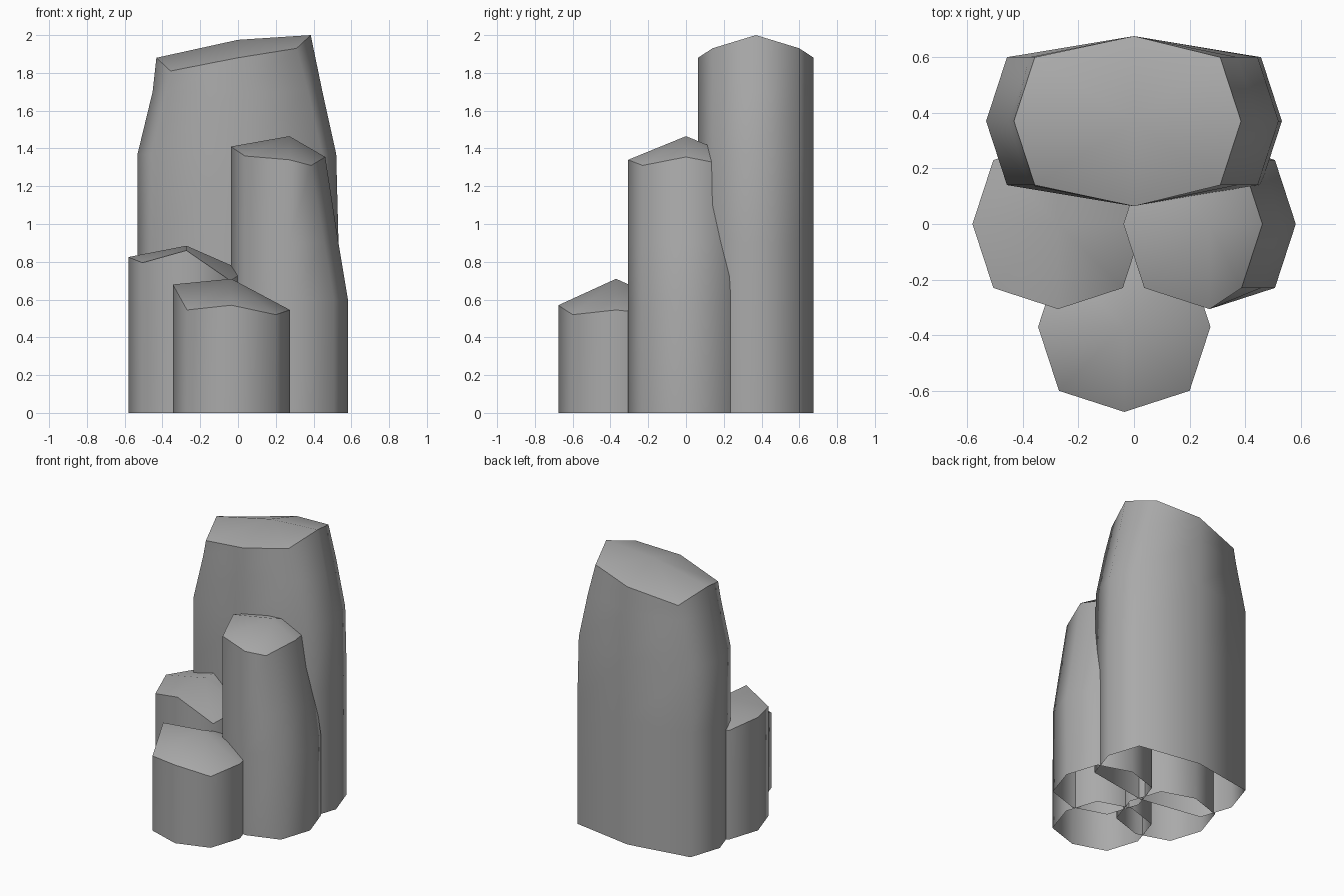
import bpy
import bmesh

cube = bpy.data.objects.get("Cube")
if cube:
    bpy.data.objects.remove(cube, do_unlink=True)

# One plain stone colour
stone = bpy.data.materials.new("grey_stone")
stone.use_nodes = True
GREY = (0.4, 0.4, 0.4, 1)
stone.diffuse_color = GREY
stone.node_tree.nodes["Principled BSDF"].inputs["Base Color"].default_value = GREY

CORNER, DIAGONAL, DEPTH = 0.075, 0.23, 0.306


def outline(cx, cy, rx, left=0, right=0):
    """Eight-sided section; left and right pull the side corners inward."""
    r, l = rx - right, rx - left
    pts = [(r, 0), (r - CORNER, DIAGONAL), (0, DEPTH), (CORNER - l, DIAGONAL),
           (-l, 0), (CORNER - l, -DIAGONAL), (0, -DEPTH), (r - CORNER, -DIAGONAL)]
    return [(cx + x, cy + y) for x, y in pts]


def column(name, centre, rx, rings, top, heights, peak):
    """Open-bottomed stone column with a faceted, domed cap.
    rings: (height, left pull, right pull); top: pulls at the rim;
    heights: rim heights at right, right diagonal, middle, left diagonal, left."""
    cx, cy = centre
    bm = bmesh.new()
    loops = [[bm.verts.new((x, y, z)) for x, y in outline(cx, cy, rx, l, r)]
             for z, l, r in rings]
    # Rim heights mirror from back to front
    rim = heights + heights[3:0:-1]
    loops.append([bm.verts.new((x, y, z))
                  for (x, y), z in zip(outline(cx, cy, rx, *top), rim)])

    # Side walls
    for low, high in zip(loops, loops[1:]):
        for i in range(8):
            j = (i + 1) % 8
            bm.faces.new((low[i], low[j], high[j], high[i]))

    # Cap fan with a crisp rim
    tip = bm.verts.new((cx, cy, peak))
    edge = loops[-1]
    for i in range(8):
        j = (i + 1) % 8
        bm.faces.new((edge[i], edge[j], tip))
        bm.edges.get((edge[i], edge[j])).smooth = False
    for f in bm.faces:
        f.smooth = True

    mesh = bpy.data.meshes.new(name)
    bm.to_mesh(mesh)
    bm.free()
    mesh.materials.append(stone)
    obj = bpy.data.objects.new(name, mesh)
    bpy.context.collection.objects.link(obj)


# Tall broad column at the back
column("tall_back_column", (0, 0.37), 0.532,
       [(0, 0, 0), (0.9, 0, 0), (1.37, 0, 0.012), (1.7, 0.08, 0.085)],
       (0.1, 0.147), [2.0, 1.93, 1.88, 1.81, 1.88], 1.975)

# Middle column, tapering on its outer side
column("middle_column", (0.272, 0), 0.31,
       [(0, 0, 0), (0.6, 0, 0), (0.9, 0, 0.05)],
       (0, 0.12), [1.355, 1.31, 1.34, 1.36, 1.41], 1.465)

# Short columns
column("short_side_column", (-0.273, 0), 0.308, [(0, 0, 0)],
       (0, 0), [0.75, 0.7, 0.86, 0.795, 0.825], 0.885)
column("short_front_column", (-0.035, -0.37), 0.31, [(0, 0, 0)],
       (0, 0), [0.545, 0.52, 0.57, 0.545, 0.68], 0.71)
